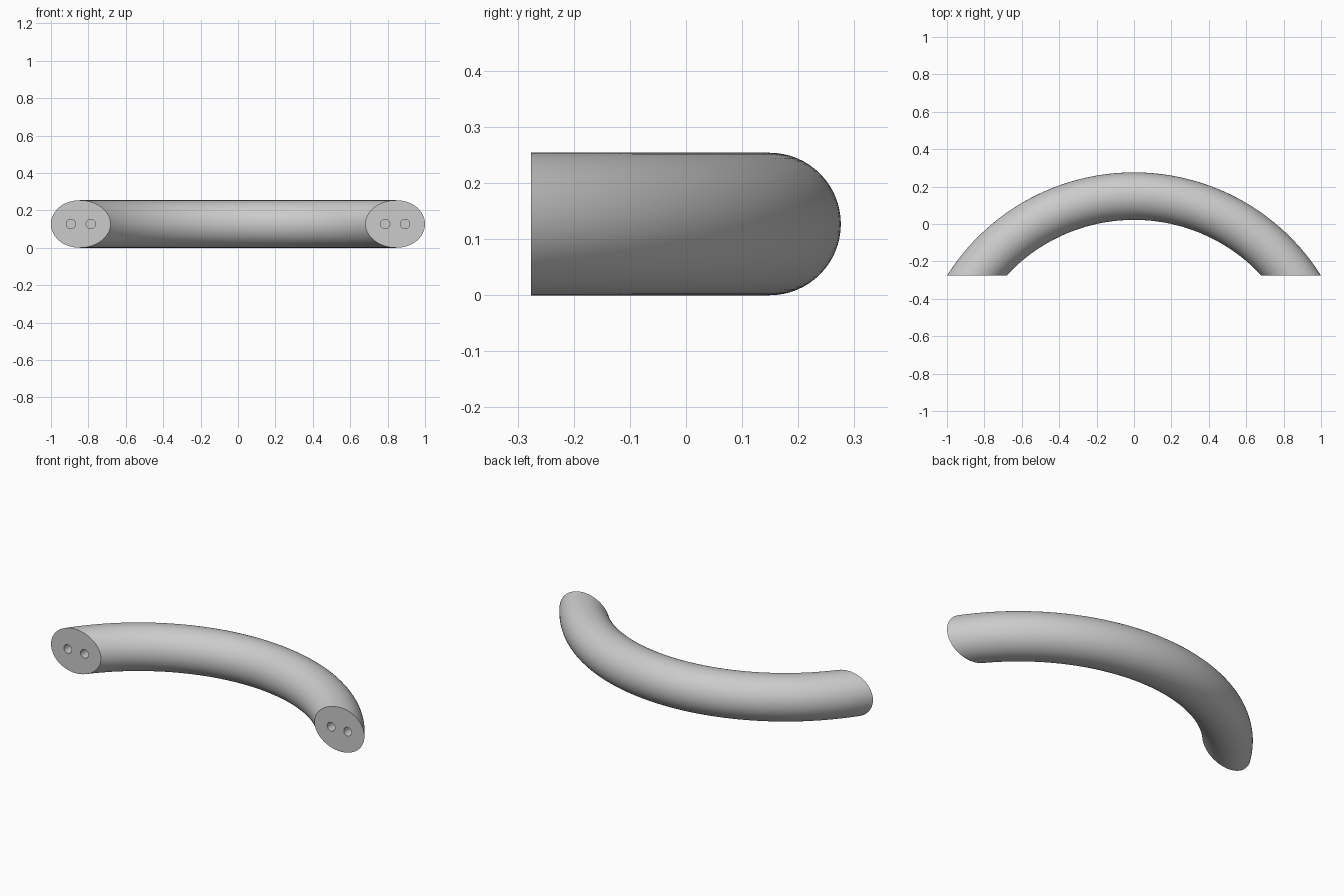
import bpy
import bmesh
from mathutils import Matrix

if "Cube" in bpy.data.objects:
    bpy.data.objects.remove(bpy.data.objects["Cube"], do_unlink=True)

BOW_RADIUS, TUBE_RADIUS = 1.055, 0.127
CENTRE_Y, FOOT_Y = -0.906, -0.276
HOLE_RADIUS, HOLE_DEPTH = 0.025, 0.08

grey = bpy.data.materials.new("satin_grey")
grey.use_nodes = True
colour = (0.6, 0.6, 0.6, 1)
grey.diffuse_color = colour
grey.node_tree.nodes["Principled BSDF"].inputs["Base Color"].default_value = colour

# Bowed round bar: a ring trimmed flat at the mounting plane
bpy.ops.mesh.primitive_torus_add(
    major_segments=192, minor_segments=64, major_radius=BOW_RADIUS,
    minor_radius=TUBE_RADIUS, location=(0, 0, 0))
handle = bpy.context.object
handle.name = handle.data.name = "handle_bar"
handle.data.materials.append(grey)
bm = bmesh.new()
bm.from_mesh(handle.data)
bmesh.ops.translate(bm, verts=bm.verts, vec=(0, CENTRE_Y, TUBE_RADIUS))
bmesh.ops.bisect_plane(
    bm, geom=bm.verts[:] + bm.edges[:] + bm.faces[:],
    plane_co=(0, FOOT_Y, 0), plane_no=(0, -1, 0), clear_outer=True)
bmesh.ops.holes_fill(bm, edges=[e for e in bm.edges if e.is_boundary], sides=0)
bmesh.ops.recalc_face_normals(bm, faces=bm.faces)
bm.to_mesh(handle.data)
bm.free()

# Cutter for the two blind screw holes in each foot
bm = bmesh.new()
for side in (-1, 1):
    for x in (0.787, 0.893):
        place = (Matrix.Translation((side * x, FOOT_Y, TUBE_RADIUS))
                 @ Matrix.Rotation(1.5707963, 4, 'X'))
        bmesh.ops.create_cone(
            bm, cap_ends=True, segments=32, radius1=HOLE_RADIUS,
            radius2=HOLE_RADIUS, depth=2 * HOLE_DEPTH, matrix=place)
mesh = bpy.data.meshes.new("screw_hole_cutter")
bm.to_mesh(mesh)
bm.free()
mesh.materials.append(grey)
cutter = bpy.data.objects.new("screw_hole_cutter", mesh)
bpy.context.collection.objects.link(cutter)

# Drill the holes, then discard the cutter
drill = handle.modifiers.new("screw_holes", 'BOOLEAN')
drill.operation = 'DIFFERENCE'
drill.solver = 'EXACT'
drill.object = cutter
bpy.context.view_layer.objects.active = handle
bpy.ops.object.modifier_apply(modifier=drill.name)
bpy.data.objects.remove(cutter, do_unlink=True)

# Smooth bar with crisp feet and hole rims
handle.select_set(True)
bpy.ops.object.shade_smooth_by_angle(angle=0.6)
